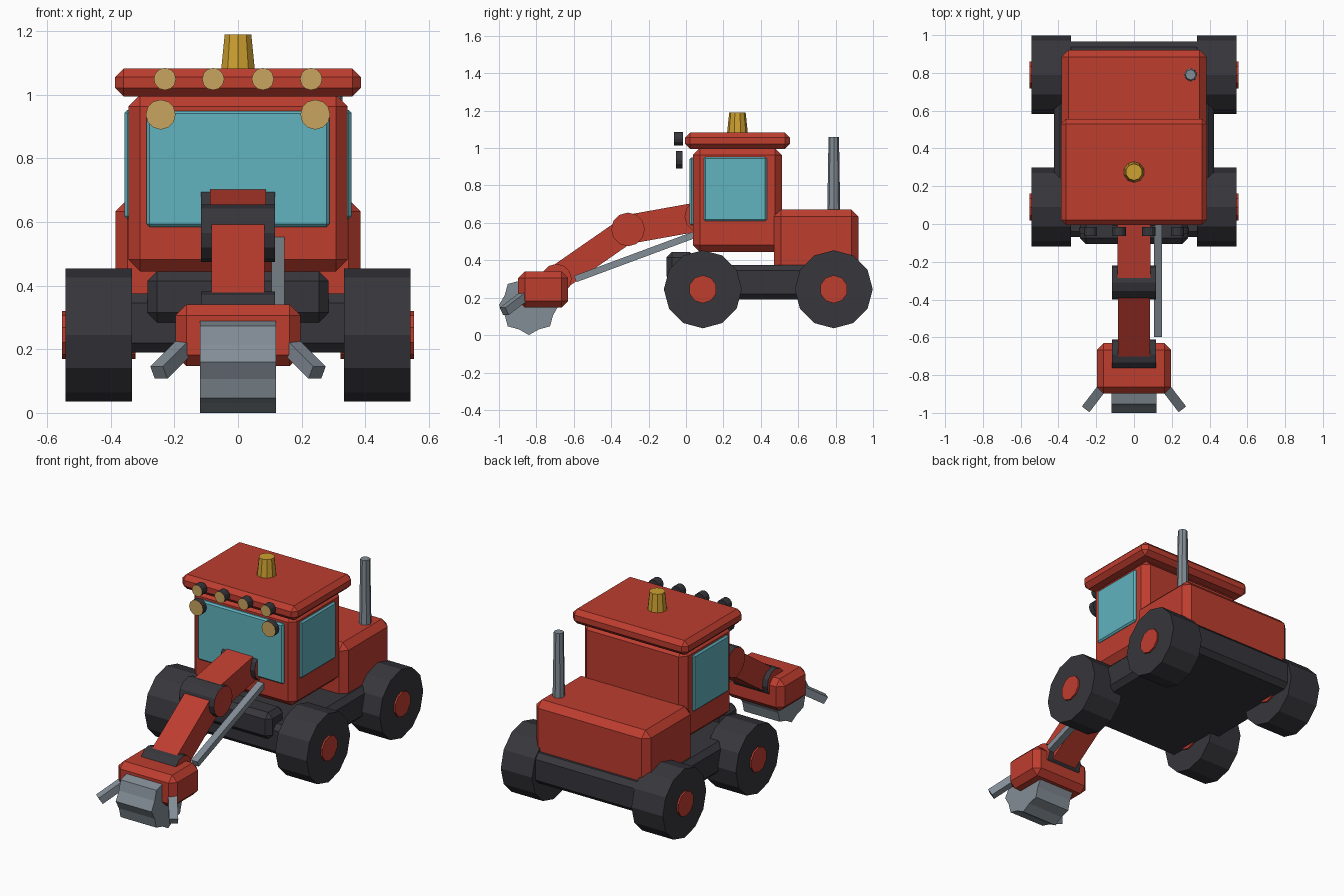
import bpy, bmesh, math
from mathutils import Vector, Matrix

if "Cube" in bpy.data.objects:
    bpy.data.objects.remove(bpy.data.objects["Cube"])


def material(name, rgb):
    m = bpy.data.materials.new(name)
    lin = [(c / 255 / 12.92) if c < 11 else ((c / 255 + 0.055) / 1.055) ** 2.4 for c in rgb]
    m.diffuse_color = (*lin, 1)
    m.use_nodes = True
    m.node_tree.nodes["Principled BSDF"].inputs["Base Color"].default_value = m.diffuse_color
    return m


RED = material("red paint", (190, 61, 47))
DARK = material("dark rubber", (54, 54, 60))
GLASS = material("teal glass", (97, 179, 191))
STEEL = material("grey steel", (131, 141, 150))
AMBER = material("amber beacon", (205, 160, 48))
LENS = material("pale lens", (200, 165, 95))


def finish(name, bm, mats):
    bmesh.ops.recalc_face_normals(bm, faces=bm.faces)
    me = bpy.data.meshes.new(name)
    bm.to_mesh(me)
    bm.free()
    for m in mats:
        me.materials.append(m)
    ob = bpy.data.objects.new(name, me)
    bpy.context.collection.objects.link(ob)
    return ob


def box(name, lo, hi, mat, bevel=0.0):
    """Chamfered box between two corners."""
    lo, hi = Vector(lo), Vector(hi)
    bm = bmesh.new()
    bmesh.ops.create_cube(bm, size=1, matrix=Matrix.Translation((lo + hi) / 2)
                          @ Matrix.Diagonal((*(hi - lo), 1)))
    if bevel:
        bmesh.ops.bevel(bm, geom=bm.edges[:], offset=bevel, segments=1,
                        affect='EDGES', profile=0.5)
    return finish(name, bm, [mat])


def along(a, b):
    """Frame centred between a and b, local z along the line."""
    a, b = Vector(a), Vector(b)
    z = (b - a).normalized()
    x = Vector((0, 0, 1)).cross(z)
    x = x.normalized() if x.length > 1e-4 else Vector((1, 0, 0))
    y = z.cross(x)
    rot = Matrix((x, y, z)).transposed().to_4x4()
    return Matrix.Translation((a + b) / 2) @ rot, (b - a).length


def beam(name, a, b, width, height, mat):
    m, length = along(a, b)
    bm = bmesh.new()
    bmesh.ops.create_cube(bm, size=1, matrix=m @ Matrix.Diagonal((width, height, length, 1)))
    return finish(name, bm, [mat])


def cyl(name, a, b, r1, r2, n, mat, start_cap=None, end_cap=None):
    """Cylinder or cone from a to b, with optional cap colours."""
    m, length = along(a, b)
    bm = bmesh.new()
    bmesh.ops.create_cone(bm, cap_ends=True, segments=n, radius1=r1, radius2=r2,
                          depth=length, matrix=m)
    axis = (Vector(b) - Vector(a)).normalized()
    bm.normal_update()
    for f in bm.faces:
        d = f.normal.dot(axis)
        f.material_index = 1 if d < -0.95 else 2 if d > 0.95 else 0
    return finish(name, bm, [mat, start_cap or mat, end_cap or mat])


# Chassis, bumper and bodywork
box("chassis", (-0.423, -0.07, 0.19), (0.423, 0.967, 0.375), DARK, 0.03)
box("front_bumper", (-0.285, -0.105, 0.285), (0.285, 0.05, 0.445), DARK, 0.03)
box("engine_hood", (-0.385, 0.47, 0.33), (0.385, 0.922, 0.672), RED, 0.038)
box("cabin", (-0.345, 0.037, 0.445), (0.345, 0.512, 1.0), RED, 0.037)
box("roof", (-0.387, -0.005, 0.995), (0.387, 0.556, 1.083), RED, 0.027)

# Windows
box("windscreen", (-0.287, 0.02, 0.585), (0.287, 0.06, 0.95), GLASS, 0.009)
for s, side in ((-1, "left"), (1, "right")):
    xs = sorted((s * 0.32, s * 0.357))
    box(side + "_window", (xs[0], 0.095, 0.61), (xs[1], 0.432, 0.952), GLASS, 0.009)

# Wheels and hubs
for s, side in ((-1, "left"), (1, "right")):
    for y, end in ((0.09, "front"), (0.79, "rear")):
        cyl(f"{end}_{side}_wheel", (s * 0.333, y, 0.245), (s * 0.543, y, 0.245),
            0.2085, 0.2085, 12, DARK)
        cyl(f"{end}_{side}_hub", (s * 0.322, y, 0.245), (s * 0.553, y, 0.245),
            0.075, 0.075, 10, RED)

# Beacon and exhaust
cyl("beacon", (0, 0.275, 1.075), (0, 0.275, 1.19), 0.056, 0.044, 10, AMBER)
cyl("exhaust_pipe", (0.3, 0.79, 0.64), (0.3, 0.79, 1.06), 0.035, 0.028, 8, STEEL)

# Work lights: dark housings with pale fronts
for i, x in enumerate((-0.23, -0.078, 0.078, 0.23)):
    cyl(f"roof_light_{i + 1}", (x, -0.064, 1.05), (x, -0.016, 1.05),
        0.035, 0.035, 12, DARK, start_cap=LENS)
for s, side in ((-1, "left"), (1, "right")):
    cyl(side + "_headlight", (s * 0.243, -0.054, 0.938), (s * 0.243, -0.018, 0.938),
        0.047, 0.047, 12, DARK, start_cap=LENS)

# Boom arm with joints
base, elbow, wrist = (0.08, 0.635), (-0.31, 0.565), (-0.692, 0.3)
beam("upper_boom", (0, *base), (0, *elbow), 0.175, 0.155, RED)
beam("lower_boom", (0, *elbow), (0, *wrist), 0.168, 0.14, RED)
for name, (y, z), r in (("base_joint", base, 0.088), ("elbow_joint", elbow, 0.09),
                        ("wrist_joint", wrist, 0.081)):
    cyl(name, (-0.117, y, z), (0.117, y, z), r, r, 12, DARK, RED, RED)
beam("hydraulic_rod", (0.126, 0.05, 0.538), (0.126, -0.592, 0.3), 0.042, 0.036, STEEL)

# Cutting head
box("head_housing", (-0.197, -0.897, 0.147), (0.197, -0.631, 0.341), RED, 0.035)

# Toothed drum: profile of alternating radii, extruded across
bm = bmesh.new()
ring = []
for i in range(16):
    r, t = (0.16, 0.14)[i % 2], i * math.pi / 8
    ring.append(bm.verts.new((-0.12, -0.84 + r * math.cos(t), 0.16 + r * math.sin(t))))
face = bm.faces.new(ring)
ext = bmesh.ops.extrude_face_region(bm, geom=[face], use_keep_orig=True)
bmesh.ops.translate(bm, vec=(0.24, 0, 0),
                    verts=[v for v in ext["geom"] if isinstance(v, bmesh.types.BMVert)])
finish("cutting_drum", bm, [STEEL])

# Side prongs
for s, side in ((-1, "left"), (1, "right")):
    beam(side + "_prong", (s * 0.14, -0.83, 0.235), (s * 0.249, -0.972, 0.127),
         0.05, 0.045, STEEL)
